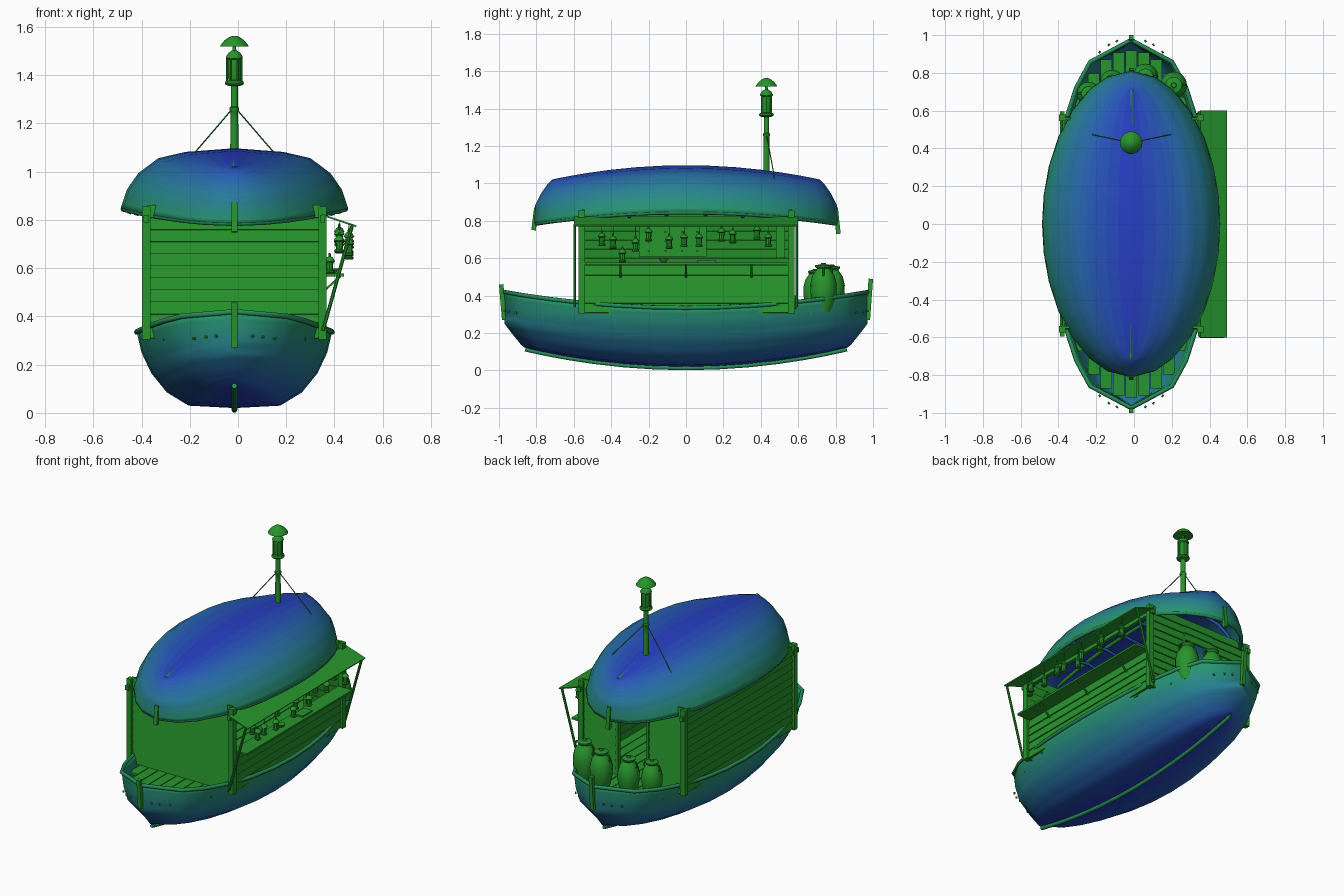
import bpy, bmesh, math, random
from mathutils import Vector, Matrix

if "Cube" in bpy.data.objects:
    bpy.data.objects.remove(bpy.data.objects["Cube"])

random.seed(3)
CX = -0.015


def mat(name, col):
    m = bpy.data.materials.new(name)
    m.diffuse_color = (*col, 1)
    m.use_nodes = True
    m.node_tree.nodes["Principled BSDF"].inputs["Base Color"].default_value = m.diffuse_color
    return m


GREEN = mat("green_wood", (0.02, 0.30, 0.025))
TEAL = mat("trim_teal", (0.02, 0.27, 0.10))
N = 15
SHADES = [mat(f"hull_shade_{i}", (0.02, 0.05 + 0.27 * i / N, 0.55 - 0.43 * i / N)) for i in range(N)]


def finish(name, bm, mats, smooth=None):
    bmesh.ops.recalc_face_normals(bm, faces=bm.faces)
    me = bpy.data.meshes.new(name)
    bm.to_mesh(me)
    bm.free()
    for m in mats:
        me.materials.append(m)
    if smooth:
        me.shade_smooth()
        me.set_sharp_from_angle(angle=math.radians(smooth))
    ob = bpy.data.objects.new(name, me)
    bpy.context.collection.objects.link(ob)
    return ob


def box(name, c, size, rot=(0, 0, 0), m=GREEN):
    bm = bmesh.new()
    bmesh.ops.create_cube(bm, size=1, matrix=Matrix.Diagonal((*size, 1)))
    ob = finish(name, bm, [m])
    ob.location, ob.rotation_euler = c, rot
    return ob


def rod(name, p, q, r, n=8, m=GREEN):
    p, q = Vector(p), Vector(q)
    bm = bmesh.new()
    spin = Matrix.Rotation(math.pi / n, 4, 'Z')
    bmesh.ops.create_cone(bm, cap_ends=True, segments=n, radius1=r, radius2=r, depth=(q - p).length, matrix=spin)
    ob = finish(name, bm, [m], 40)
    ob.location = (p + q) / 2
    ob.rotation_mode = 'QUATERNION'
    ob.rotation_quaternion = (q - p).to_track_quat('Z', 'Y')
    return ob


def lathe(name, prof, loc, n=12, s=1.0, m=GREEN):
    bm = bmesh.new()
    rings = [[bm.verts.new((r * s * math.cos(a), r * s * math.sin(a), z * s))
              for a in (2 * math.pi * i / n for i in range(n))] for r, z in prof]
    for a, b in zip(rings, rings[1:]):
        for i in range(n):
            bm.faces.new((a[i], a[(i + 1) % n], b[(i + 1) % n], b[i]))
    bm.faces.new(rings[0])
    bm.faces.new(rings[-1])
    ob = finish(name, bm, [m], 40)
    ob.location = loc
    return ob


def strip(name, pts, r, cyclic=False, m=TEAL, res=1):
    cu = bpy.data.curves.new(name, 'CURVE')
    cu.dimensions, cu.bevel_depth, cu.bevel_resolution = '3D', r, res
    cu.use_fill_caps = True
    sp = cu.splines.new('POLY')
    sp.points.add(len(pts) - 1)
    for P, p in zip(sp.points, pts):
        P.co = (*p, 1)
    sp.use_cyclic_u = cyclic
    cu.materials.append(m)
    ob = bpy.data.objects.new(name, cu)
    bpy.context.collection.objects.link(ob)
    return ob


# Waterlines from keel to rim: half length, half width, z amidships, z at ends, fullness
HULL = [(0.86, 0, 0.02, 0.12, 0.5), (0.88, 0.19, 0.03, 0.135, 0.5), (0.925, 0.28, 0.085, 0.19, 0.47),
        (0.97, 0.345, 0.165, 0.25, 0.45), (0.975, 0.385, 0.25, 0.33, 0.43), (0.975, 0.405, 0.335, 0.42, 0.42)]
ROOF = [(0.71, 0, 1.085, 1.01, 0.55), (0.73, 0.20, 1.07, 0.99, 0.55), (0.765, 0.31, 1.045, 0.94, 0.54),
        (0.795, 0.39, 0.985, 0.88, 0.53), (0.80, 0.435, 0.92, 0.83, 0.53), (0.80, 0.46, 0.845, 0.785, 0.52)]
US = [-1, -.96, -.88, -.74, -.57, -.38, -.19, 0, .19, .38, .57, .74, .88, .96, 1]


def at(lv, u, side=1):
    L, W, zm, ze, p = lv
    return Vector((CX + side * W * max(0, 1 - u * u) ** p, L * u, zm + (ze - zm) * u * u))


def shell(name, levels, us):
    fine = [tuple(a + (b - a) * k / 3 for a, b in zip(A, B)) for A, B in zip(levels, levels[1:]) for k in range(3)]
    fine.append(levels[-1])
    # fullness of the flat bottom is held steady so it stays fair
    bm = bmesh.new()
    cols = [(lv, -1) for lv in reversed(fine)] + [(lv, 1) for lv in fine[1:]]
    grid = [[bm.verts.new(at(lv, u, s)) for lv, s in cols] for u in us]
    for a, b in zip(grid, grid[1:]):
        for i in range(len(cols) - 1):
            f = bm.faces.new((a[i], a[i + 1], b[i + 1], b[i]))
            f.material_index = min(N - 1, N - 1 - i if i < N else i - N)
    bmesh.ops.remove_doubles(bm, verts=bm.verts, dist=1e-4)
    ob = finish(name, bm, SHADES, 60)
    so = ob.modifiers.new("thickness", 'SOLIDIFY')
    so.thickness, so.offset = 0.012, -1
    # rim rail and keel
    rim = levels[-1]
    strip(name + "_rail", [at(rim, u) for u in us] + [at(rim, u, -1) for u in us[-2:0:-1]], 0.012, True)
    return ob


hus = [u for u in US if abs(u) != .96]
shell("hull", HULL, hus)
shell("roof", ROOF, US)
strip("hull_keel", [at(HULL[0], u) + Vector((0, 0, -.008)) for u in US], 0.012)
strip("roof_ridge", [at(ROOF[0], u) for u in US], 0.013, m=GREEN)
for u in (-.62, -.38, -.13, .13, .38, .62):
    half = [at(lv, u) for lv in ROOF]
    other = [at(lv, u, -1) for lv in ROOF[1:]]
    strip("roof_rib", [Vector(((p.x - CX) * .96 + CX, p.y, p.z - .018)) for p in other[::-1] + half], 0.01, m=SHADES[3])

# Stem and stern posts on both shells
for n, p, q in (("bow_post", (-.972, .27), (-.988, .46)), ("stern_post", (.972, .27), (.988, .49)),
                ("roof_bow_post", (-.80, .87), (-.815, .75)), ("roof_stern_post", (.80, .87), (.815, .73))):
    rod(n, (CX, *p), (CX, *q), 0.017, 4)

# Hull bolts
for sy in (-1, 1):
    for sx in (-1, 1):
        for u in (.93, .97, .99):
            p = at(HULL[4], u * sy, sx) + Vector((0, 0, -.01))
            rod("hull_bolt", p, p + Vector((sx * .008, sy * .006, 0)), .007, 6)

# Deck planks running fore and aft
for i in range(-5, 6):
    x = i * .066
    e = .92 * math.sqrt(1 - ((abs(x) + .02) / .39) ** 2.4)
    box("deck_plank", (CX + x, 0, .305), (.061, 2 * e, .014))


# Lapped plank siding
def siding(name, a, b, out, z0, z1, h=.048):
    a, b, out = Vector(a), Vector(b), Vector(out)
    n = max(1, round((z1 - z0) / h))
    h = (z1 - z0) / n
    for i in range(n):
        c = (a + b) / 2
        ln = (b - a).length
        z = z0 + h * (i + .5)
        if out.x:
            box(name, (c.x, c.y, z), (.012, ln, h * 1.06), (0, -.13 * out.x, 0))
        else:
            box(name, (c.x, c.y, z), (ln, .012, h * 1.06), (.13 * out.y, 0, 0))


XL, XR, YF, YB = CX - .36, CX + .36, -.55, .56
siding("left_wall_plank", (XL, YF), (XL, YB), (-1, 0), .31, .84)
siding("right_wall_plank", (XR, YF), (XR, YB), (1, 0), .31, .56)
siding("front_wall_plank", (XL, YF), (XR, YF), (0, -1), .31, .86)
siding("back_wall_plank", (XL, YB), (-.12, YB), (0, 1), .31, .86)
siding("back_wall_plank", (.09, YB), (XR, YB), (0, 1), .31, .86)
siding("door_header_plank", (-.12, YB), (.09, YB), (0, 1), .72, .86)
for x in (-.125, .095):
    box("door_jamb", (x, YB, .515), (.018, .024, .41))

# Corner posts and top beams
for sx in (-1, 1):
    for y in (-.557, .562):
        box("corner_post", (CX + sx * .365, y, .58), (.034, .034, .55))
    box("top_beam", (CX + sx * .365, 0, .805), (.022, 1.19, .03))
    rod("mooring_peg", (CX + sx * .355, sx * .02 + .56, .33), (CX + sx * .365, sx * .02 + .56, .40), .012)

# Sales counter, window frame, awning and props
box("counter", (.39, 0, .572), (.10, 1.08, .012))
box("awning", (.42, 0, .797), (.148, 1.2, .007), (0, .32, 0))
for y in (-.595, .592):
    rod("awning_prop", (.352, y, .34), (.475, y, .782), .008)
for y in (-.35, 0, .35):
    rod("counter_bracket", (.35, y, .50), (.425, y, .567), .006, 4)

# Tool boards on the inner left wall
box("peg_board", (XL + .014, -.07, .69), (.012, .36, .16))
box("small_board", (XL + .014, .505, .69), (.012, .05, .18))
for y in (-.2, -.11, -.02, .06):
    for z in (.64, .69, .74):
        rod("peg", (XL + .015, y, z), (XL + .04, y, z), .006, 6)

# Small lanterns: (x, y, base z)
SMALL = [(.014, 0), (.019, .004), (.019, .01), (.014, .014), (.015, .045), (.022, .05), (.013, .066), (.006, .07), (.004, .085)]
for x, y, z in ((.42, -.45, .665), (.46, -.39, .65), (.38, -.34, .578), (.46, -.27, .635), (.42, -.20, .69),
                (.46, -.09, .65), (.42, -.01, .66), (.46, .07, .66), (.42, .19, .69), (.46, .25, .68),
                (.42, .38, .70), (.46, .44, .66)):
    lathe("small_lantern", SMALL, (x, y, z), 8)
    if z > .6:
        rod("lantern_hook", (x, y, z + .07), (x, y, .82 - .32 * (x - .35)), .002, 4)
lathe("counter_bowl", [(.012, 0), (.024, .012), (.026, .02), (.02, .018)], (.39, -.12, .578), 10)
box("counter_tray", (.39, .11, .582), (.06, .10, .01))

# Storage jars on the stern deck
JAR = [(.042, 0), (.058, .04), (.07, .10), (.071, .15), (.06, .195), (.042, .222), (.035, .232), (.044, .242),
       (.044, .25), (.015, .256), (.012, .262)]
for x, y, s in ((-.24, .69, .88), (-.115, .75, .93), (.06, .78, .97), (.21, .735, 1.0)):
    lathe("jar", JAR, (x, y, .312), 16, s)
    for a in (0, math.pi):
        dx = math.cos(a)
        strip("jar_handle", [Vector((x + dx * r * s, y, .312 + h * s)) for r, h in ((.038, .238), (.058, .235), (.066, .215), (.058, .195))], .005, m=GREEN)

# Mast with ring collars, signal lantern, cap and stay lines
MY = .43
lathe("mast", [(.018, 0), (.016, .15), (.016, .2), (.02, .205), (.02, .215), (.015, .22), (.015, .32)], (CX, MY, 1.05), 10)
lathe("mast_lantern", [(.022, 0), (.036, .005), (.04, .012), (.036, .02), (.024, .024), (.026, .03), (.026, .11), (.034, .115),
                       (.034, .122), (.024, .138), (.008, .148), (.006, .17)], (CX, MY, 1.355), 12)
for i in range(6):
    a = i * math.pi / 3
    x, y = CX + .03 * math.cos(a), MY + .03 * math.sin(a)
    rod("lantern_bar", (x, y, 1.37), (x, y, 1.475), .004, 6)
lathe("mast_cap", [(.05, .002), (.06, 0), (.056, .008), (.04, .027), (.022, .04), (.008, .045)], (CX, MY, 1.518), 14)
for sx in (-1, 1):
    rod("stay_line", (CX, MY, 1.27), (CX + sx * .215, MY + .045, 1.02), .003, 5)
